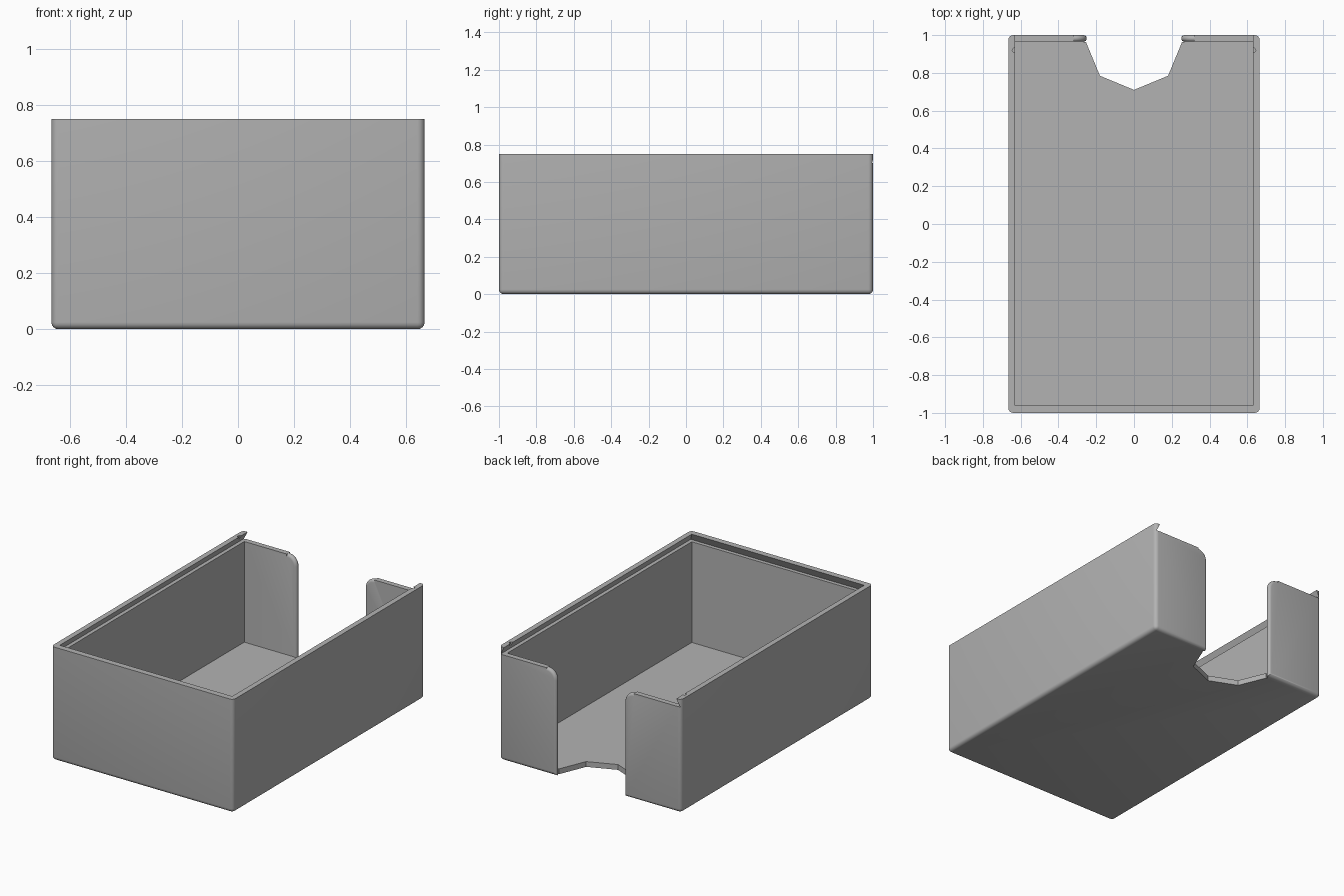
import bpy, bmesh, math

cube = bpy.data.objects.get("Cube")
if cube:
    bpy.data.objects.remove(cube, do_unlink=True)

W, L, H = 0.665, 1.0, 0.75          # half width, half length, height
IN_X, FRONT, BACK = 0.63, -0.96, 0.965  # cavity limits
LEDGE, FLOOR = 0.70, 0.035

grey = bpy.data.materials.new("plain grey")
grey.use_nodes = True
COLOUR = (0.45, 0.45, 0.45, 1)
grey.diffuse_color = COLOUR
grey.node_tree.nodes["Principled BSDF"].inputs["Base Color"].default_value = COLOUR


def loft(name, rings):
    """Join equal closed rings of points into a capped solid."""
    bm = bmesh.new()
    loops = [[bm.verts.new(p) for p in ring] for ring in rings]
    for a, b in zip(loops, loops[1:]):
        for i in range(len(a)):
            j = (i + 1) % len(a)
            bm.faces.new((a[i], a[j], b[j], b[i]))
    bm.faces.new(loops[0])
    bm.faces.new(loops[-1])
    bmesh.ops.recalc_face_normals(bm, faces=bm.faces)
    mesh = bpy.data.meshes.new(name)
    bm.to_mesh(mesh)
    bm.free()
    obj = bpy.data.objects.new(name, mesh)
    bpy.context.collection.objects.link(obj)
    return obj


def rect(x, y0, y1, z):
    return [(-x, y0, z), (x, y0, z), (x, y1, z), (-x, y1, z)]


def disc(x, y, r, z, sides):
    return [(x + r * math.cos(i * math.tau / sides),
             y + r * math.sin(i * math.tau / sides), z) for i in range(sides)]


# Outer block with rounded upright and bottom edges
box = loft("open_box", [rect(W, -L, L, 0), rect(W, -L, L, H)])
bm = bmesh.new()
bm.from_mesh(box.data)
edges = [e for e in bm.edges if min(v.co.z for v in e.verts) < 0.01]
bmesh.ops.bevel(bm, geom=edges, offset=0.025, segments=4, profile=0.5, affect='EDGES')
bm.to_mesh(box.data)
bm.free()
box.data.materials.append(grey)

# Main cavity
cutters = [loft("cavity_cutter", [rect(IN_X, FRONT, BACK, z) for z in (FLOOR, 0.9)])]

# Dovetail channel for a sliding lid, open at the back
slope, under, top = 0.5, 0.025, H + 0.02
shift = under - slope * (top - LEDGE)
cutters.append(loft("lid_channel_cutter", [
    rect(IN_X + under, FRONT - under, 1.1, LEDGE),
    rect(IN_X + shift, FRONT - shift, 1.1, top)]))

# Thumb notch in the floor
cutters.append(loft("thumb_notch_cutter", [disc(0, BACK, 0.255, z, 8) for z in (-0.1, 0.2)]))


# Back opening: rounded upper corners and rounded wall ends
def opening(y, grow):
    cx, radius = 0.32, 0.07
    side = [(0.25 + grow, -0.1)]
    for i in range(9):
        a = math.pi - i * math.pi / 16
        r = radius - grow
        side.append((cx + r * math.cos(a), LEDGE - radius + r * math.sin(a)))
    side.append((cx, 0.9))
    return [(x, y, z) for x, z in side] + [(-x, y, z) for x, z in reversed(side)]


mid, r = (BACK + L) / 2, (L - BACK) / 2
rings = [opening(BACK - 0.002, r)]
for i in range(9):
    a = math.pi * i / 8
    rings.append(opening(mid - r * math.cos(a), r - r * math.sin(a)))
rings.append(opening(L + 0.05, r))
cutters.append(loft("back_opening_cutter", rings))

# Lid catch notches near the back
for name, s in (("left", 1), ("right", -1)):
    cutters.append(loft(name + "_catch_cutter",
                        [disc(s * (IN_X + 0.003), 0.92, 0.012, z, 12) for z in (LEDGE, 0.85)]))

for c in cutters:
    mod = box.modifiers.new(c.name, 'BOOLEAN')
    mod.operation, mod.solver, mod.object = 'DIFFERENCE', 'EXACT', c

# Bake the cuts and remove the cutters
bpy.context.view_layer.update()
graph = bpy.context.evaluated_depsgraph_get()
mesh = bpy.data.meshes.new_from_object(box.evaluated_get(graph))
box.modifiers.clear()
box.data = mesh
for c in cutters:
    bpy.data.objects.remove(c, do_unlink=True)
mesh.materials.clear()
mesh.materials.append(grey)
for p in mesh.polygons:
    p.material_index = 0

bpy.ops.object.select_all(action='DESELECT')
box.select_set(True)
bpy.context.view_layer.objects.active = box
bpy.ops.object.shade_smooth_by_angle(angle=math.radians(30))
